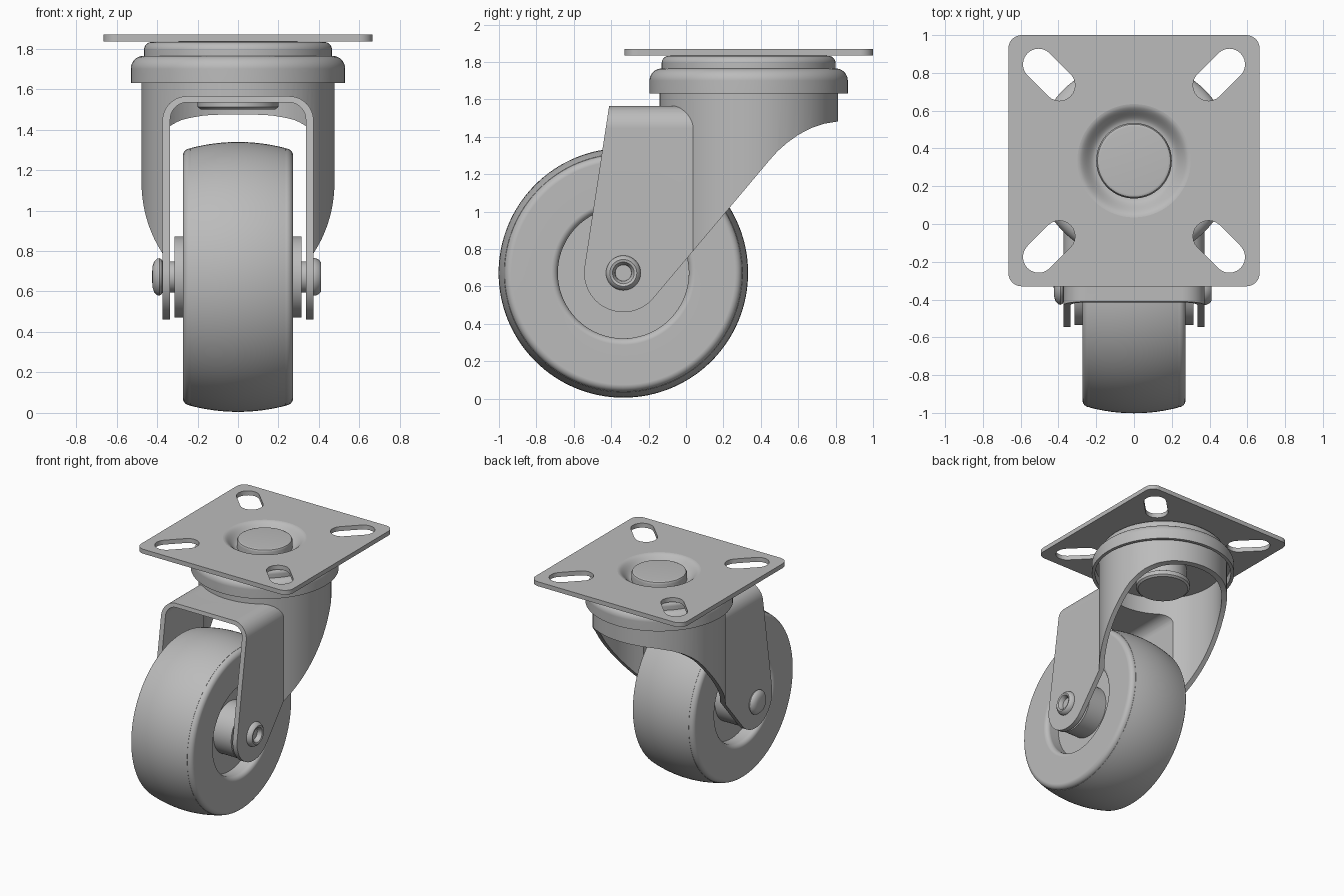
import bpy, bmesh
from math import sin, cos, pi, radians
from mathutils import Matrix, Vector

cube = bpy.data.objects.get("Cube")
if cube:
    bpy.data.objects.remove(cube, do_unlink=True)

PIVOT_Y = 0.335            # swivel axis
AXLE = (-0.335, 0.672)     # wheel axis, y and z

metal = bpy.data.materials.new("plain_grey")
metal.use_nodes = True
GREY = (0.5, 0.5, 0.5, 1)
metal.diffuse_color = GREY
metal.node_tree.nodes["Principled BSDF"].inputs["Base Color"].default_value = GREY


def make(name, bm):
    bmesh.ops.recalc_face_normals(bm, faces=bm.faces)
    mesh = bpy.data.meshes.new(name)
    bm.to_mesh(mesh)
    bm.free()
    mesh.materials.append(metal)
    obj = bpy.data.objects.new(name, mesh)
    bpy.context.collection.objects.link(obj)
    return obj


def activate(obj):
    bpy.ops.object.select_all(action='DESELECT')
    obj.select_set(True)
    bpy.context.view_layer.objects.active = obj


def finish(obj):
    activate(obj)
    bpy.ops.object.shade_smooth_by_angle(angle=radians(32))
    mod = obj.modifiers.new("even_shading", 'WEIGHTED_NORMAL')
    mod.keep_sharp = True
    return obj


def combine(obj, tool, operation):
    mod = obj.modifiers.new("combine", 'BOOLEAN')
    mod.operation, mod.object, mod.solver = operation, tool, 'EXACT'
    activate(obj)
    bpy.ops.object.modifier_apply(modifier=mod.name)
    bpy.data.objects.remove(tool, do_unlink=True)


def lathe(name, profile, axis='Z', closed=False, steps=96):
    """Spin (radius, height) points about the swivel (Z) or the axle (X)."""
    bm = bmesh.new()
    vs = [bm.verts.new((r, 0, h)) for r, h in profile]
    edges = [bm.edges.new(p) for p in zip(vs, vs[1:])]
    if closed:
        edges.append(bm.edges.new((vs[-1], vs[0])))
    bmesh.ops.spin(bm, geom=vs + edges, cent=(0, 0, 0), axis=(0, 0, 1),
                   angle=2 * pi, steps=steps)
    bmesh.ops.remove_doubles(bm, verts=bm.verts, dist=1e-5)
    if axis == 'Z':
        move = Matrix.Translation((0, PIVOT_Y, 0))
    else:
        move = Matrix.Translation((0, *AXLE)) @ Matrix.Rotation(pi / 2, 4, 'Y')
    bm.transform(move)
    return make(name, bm)


def prism(name, outline, axis, lo, hi):
    """Extrude an outline in the plane across the axis from lo to hi."""
    place = {'X': lambda a, b: (lo, a, b), 'Y': lambda a, b: (a, lo, b),
             'Z': lambda a, b: (a, b, lo)}[axis]
    bm = bmesh.new()
    face = bm.faces.new([bm.verts.new(place(a, b)) for a, b in outline])
    out = bmesh.ops.extrude_face_region(bm, geom=[face])
    step = Vector([(hi - lo) * (axis == k) for k in 'XYZ'])
    bmesh.ops.translate(bm, vec=step,
                        verts=[v for v in out['geom'] if isinstance(v, bmesh.types.BMVert)])
    return make(name, bm)


def arc(cx, cy, r, start, end, n=12):
    return [(cx + r * cos(radians(start + (end - start) * i / n)),
             cy + r * sin(radians(start + (end - start) * i / n))) for i in range(n + 1)]


def disc(name, r, lo, hi):
    return lathe(name, [(0, lo), (r, lo), (r, hi), (0, hi)])


def arch(name, half, top, r, bottom, front):
    outline = [(half, bottom)] + arc(half - r, top - r, r, 0, 90)
    outline += arc(r - half, top - r, r, 90, 180) + [(-half, bottom)]
    return prism(name, outline, 'Y', front, PIVOT_Y)


# Mounting plate with rounded corners, four diagonal slots and a centre hole
corner, rad = 0.665, 0.07
outline = []
for i, (sx, sy) in enumerate([(1, 1), (-1, 1), (-1, -1), (1, -1)]):
    outline += arc(sx * (corner - rad), PIVOT_Y + sy * (corner - rad), rad, 90 * i, 90 * i + 90, 8)
plate = prism("mounting_plate", outline, 'Z', 1.835, 1.87)
for i, (sx, sy) in enumerate([(1, 1), (-1, 1), (-1, -1), (1, -1)]):
    turn = 45 + 90 * i
    slot = arc(sx * 0.505, PIVOT_Y + sy * 0.51, 0.083, turn - 90, turn + 90)
    slot += arc(sx * 0.395, PIVOT_Y + sy * 0.4, 0.083, turn + 90, turn + 270)
    combine(plate, prism("slot_cutter", slot, 'Z', 1.7, 2), 'DIFFERENCE')
combine(plate, disc("hole_cutter", 0.3, 1.7, 2), 'DIFFERENCE')
finish(plate)

# Pressed dimple around the kingpin
curve = [(0.3 - 0.1 * t / 10, 1.87 - 0.035 * (1 - cos(pi * t / 10))) for t in range(11)]
under = [(r, z - 0.035) for r, z in reversed(curve)]
finish(lathe("plate_dimple", curve + under, closed=True))

# Kingpin through the swivel, with a flanged lower end
finish(lathe("kingpin", [(0, 1.5), (0.185, 1.5), (0.2, 1.512), (0.2, 1.545), (0.175, 1.56),
                         (0.175, 1.72), (0.2, 1.74), (0.2, 1.845), (0.193, 1.859),
                         (0.18, 1.865), (0, 1.865)]))

# Upper bearing race under the plate
race = [(0.2, 1.75), (0.465, 1.75)] + arc(0.425, 1.793, 0.04, 0, 90, 8)
finish(lathe("upper_race", race + [(0.3, 1.834), (0.2, 1.77)], closed=True))

# Bearing cap with rounded shoulder and hollow skirt
cap = [(0.18, 1.7), (0.505, 1.7), (0.505, 1.63), (0.53, 1.63)]
cap += arc(0.465, 1.7, 0.065, 0, 90, 10) + [(0.18, 1.765)]
finish(lathe("bearing_cap", cap, closed=True))

# Fork: arch-shaped legs joined to a round hollow shell, trimmed to a side profile
fork = arch("fork", 0.373, 1.565, 0.12, 0.3, -0.7)
combine(fork, disc("shell", 0.477, 0.5, 1.71), 'UNION')
combine(fork, arch("leg_gap", 0.335, 1.535, 0.085, 0.2, -0.8), 'DIFFERENCE')
combine(fork, disc("shell_gap", 0.437, 0.2, 1.67), 'DIFFERENCE')
side = arc(*AXLE, 0.21, 171, 319.5, 32)
side += [(0.447, 1.275), (0.49, 1.323), (0.54, 1.367), (0.6, 1.41), (0.67, 1.447),
         (0.74, 1.47), (0.83, 1.485), (0.9, 1.8), (-0.375, 1.8)]
combine(fork, prism("side_trim", side, 'X', -0.8, 0.8), 'INTERSECT')
finish(fork)

# Wheel: crowned tread, rounded shoulders, recessed web and hub on both sides
half = [(0.667 - 0.55 * x * x, x) for x in (0, 0.04, 0.08, 0.12, 0.16, 0.2, 0.235)]
half += arc(0.597, 0.235, 0.038, 0, 90, 8)
half += arc(0.385, 0.238, 0.035, 90, 180, 8)
half += [(0.35, 0.16), (0.2, 0.16), (0.2, 0.315), (0, 0.315)]
wheel = [(r, -x) for r, x in reversed(half[1:])] + half
finish(lathe("wheel", wheel, 'X', steps=128))

# Axle with a domed head on one end and a flared hollow end on the other
axle = [(0, -0.425), (0.05, -0.423), (0.075, -0.415), (0.09, -0.4), (0.093, -0.388),
        (0.085, -0.376), (0.077, -0.373), (0.077, 0.373), (0.093, 0.374), (0.093, 0.382),
        (0.085, 0.4), (0.072, 0.41), (0.058, 0.406), (0.045, 0.385), (0.04, 0.35), (0, 0.35)]
finish(lathe("axle", axle, 'X', steps=48))
